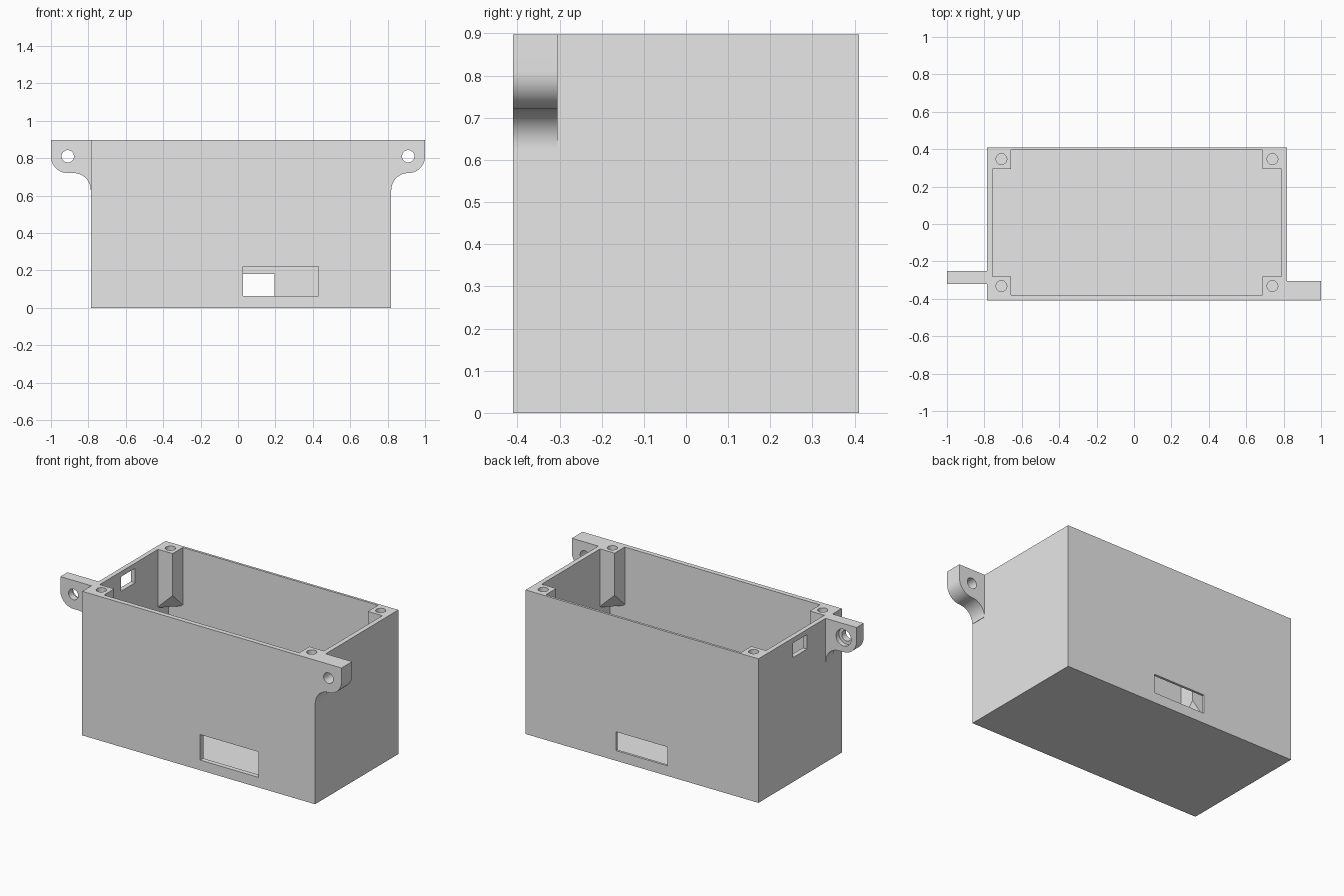
import bpy, bmesh, math
from mathutils import Vector, Matrix

cube = bpy.data.objects.get("Cube")
if cube:
    bpy.data.objects.remove(cube, do_unlink=True)

grey = bpy.data.materials.new("plain_grey")
grey.use_nodes = True
grey.diffuse_color = (0.8, 0.8, 0.8, 1)
grey.node_tree.nodes["Principled BSDF"].inputs["Base Color"].default_value = (0.8, 0.8, 0.8, 1)

# Main dimensions
LEFT, RIGHT, FRONT, BACK, TOP = -0.786, 0.818, -0.41, 0.41, 0.897
IN_L, IN_R, IN_F, IN_B, FLOOR = -0.757, 0.788, -0.38, 0.395, 0.03
POST, POST_LOW, POST_TIP = 0.1, 0.53, 0.635
TAB_R, TAB_Z = 0.09, 0.81


def finish(name, bm):
    bmesh.ops.recalc_face_normals(bm, faces=bm.faces)
    mesh = bpy.data.meshes.new(name)
    bm.to_mesh(mesh)
    bm.free()
    obj = bpy.data.objects.new(name, mesh)
    bpy.context.collection.objects.link(obj)
    return obj


def box(name, x0, x1, y0, y1, z0, z1):
    bm = bmesh.new()
    bmesh.ops.create_cube(bm, size=1)
    bmesh.ops.scale(bm, verts=bm.verts, vec=(x1 - x0, y1 - y0, z1 - z0))
    bmesh.ops.translate(bm, verts=bm.verts, vec=((x0 + x1) / 2, (y0 + y1) / 2, (z0 + z1) / 2))
    return finish(name, bm)


def cylinder(name, centre, radius, depth, along_y=False):
    bm = bmesh.new()
    turn = Matrix.Rotation(math.pi / 2, 4, "X") if along_y else Matrix()
    bmesh.ops.create_cone(bm, cap_ends=True, segments=32, radius1=radius, radius2=radius,
                          depth=depth, matrix=Matrix.Translation(centre) @ turn)
    return finish(name, bm)


def combine(target, tool, operation):
    """Apply a boolean and throw the tool away."""
    mod = target.modifiers.new("bool", "BOOLEAN")
    mod.operation, mod.object, mod.solver = operation, tool, "EXACT"
    bpy.context.view_layer.update()
    bpy.ops.object.select_all(action="DESELECT")
    bpy.context.view_layer.objects.active = target
    target.select_set(True)
    bpy.ops.object.modifier_apply(modifier=mod.name)
    bpy.data.objects.remove(tool, do_unlink=True)


def post(cx, cy, sx, sy):
    """Corner screw post whose foot slopes back into the corner."""
    over = 0.01
    ox, oy = cx + sx * over, cy + sy * over
    px, py = cx - sx * POST, cy - sy * POST
    bm = bmesh.new()
    for x, y in ((ox, oy), (px, oy), (ox, py), (px, py)):
        low = POST_TIP if (x, y) == (px, py) else POST_LOW
        bm.verts.new((x, y, low))
        bm.verts.new((x, y, TOP + 0.2))
    bmesh.ops.convex_hull(bm, input=bm.verts)
    return finish("post", bm)


def arc(cx, cz, r, start, end, n=14):
    return [(cx + r * math.cos(math.radians(start + (end - start) * i / n)),
             cz + r * math.sin(math.radians(start + (end - start) * i / n))) for i in range(n + 1)]


def tab(side, wall, y0, y1):
    """Mounting ear with a round outer corner and a fillet into the wall."""
    root = abs(wall)
    pts = [(root - 0.015, TOP), (1, TOP)]
    pts += arc(1 - TAB_R, TAB_Z, TAB_R, 0, -90)
    pts += arc(root + TAB_R + 0.002, TAB_Z - 2 * TAB_R, TAB_R, 90, 180)
    pts += [(root - 0.015, TAB_Z - 2 * TAB_R)]
    bm = bmesh.new()
    face = bm.faces.new([bm.verts.new((side * x, y0, z)) for x, z in pts])
    out = bmesh.ops.extrude_face_region(bm, geom=[face])
    moved = [v for v in out["geom"] if isinstance(v, bmesh.types.BMVert)]
    bmesh.ops.translate(bm, verts=moved, vec=(0, y1 - y0, 0))
    bmesh.ops.remove_doubles(bm, verts=bm.verts, dist=0.0001)
    return finish("tab", bm)


# Solid block with its two mounting ears
case = box("enclosure", LEFT, RIGHT, FRONT, BACK, 0, TOP)
combine(case, tab(1, RIGHT, FRONT, -0.305), "UNION")
combine(case, tab(-1, LEFT, -0.32, -0.25), "UNION")

# Hollow interior that leaves the four corner posts standing
cavity = box("cavity", IN_L, IN_R, IN_F, IN_B, FLOOR, TOP + 0.1)
corners = [(x, y, sx, sy) for x, sx in ((IN_L, -1), (IN_R, 1)) for y, sy in ((IN_F, -1), (IN_B, 1))]
for corner in corners:
    combine(cavity, post(*corner), "DIFFERENCE")
combine(case, cavity, "DIFFERENCE")

# Screw holes in the posts
for x, y, sx, sy in corners:
    hole = cylinder("screw_hole", Vector((x - sx * 0.048, y - sy * 0.048, TOP)), 0.029, 0.4)
    combine(case, hole, "DIFFERENCE")

# Holes through the ears, with a recess behind the right one
for x in (TAB_R - 1, 1 - TAB_R):
    combine(case, cylinder("ear_hole", Vector((x, -0.33, TAB_Z)), 0.033, 0.4, True), "DIFFERENCE")
combine(case, cylinder("recess", Vector((TAB_R - 1, -0.25, TAB_Z)), 0.052, 0.06, True), "DIFFERENCE")

# Front window, back window and side slot
combine(case, box("front_window", 0.027, 0.43, -0.5, -0.3, 0.063, 0.222), "DIFFERENCE")
combine(case, box("back_window", -0.16, 0.195, 0.3, 0.5, 0.063, 0.18), "DIFFERENCE")
combine(case, box("side_slot", -0.9, -0.7, -0.068, 0.07, 0.775, 0.865), "DIFFERENCE")

# Colour and shading
case.data.materials.clear()
case.data.materials.append(grey)
for poly in case.data.polygons:
    poly.material_index = 0
bpy.ops.object.select_all(action="DESELECT")
case.select_set(True)
bpy.context.view_layer.objects.active = case
bpy.ops.object.shade_smooth_by_angle(angle=math.radians(30))
